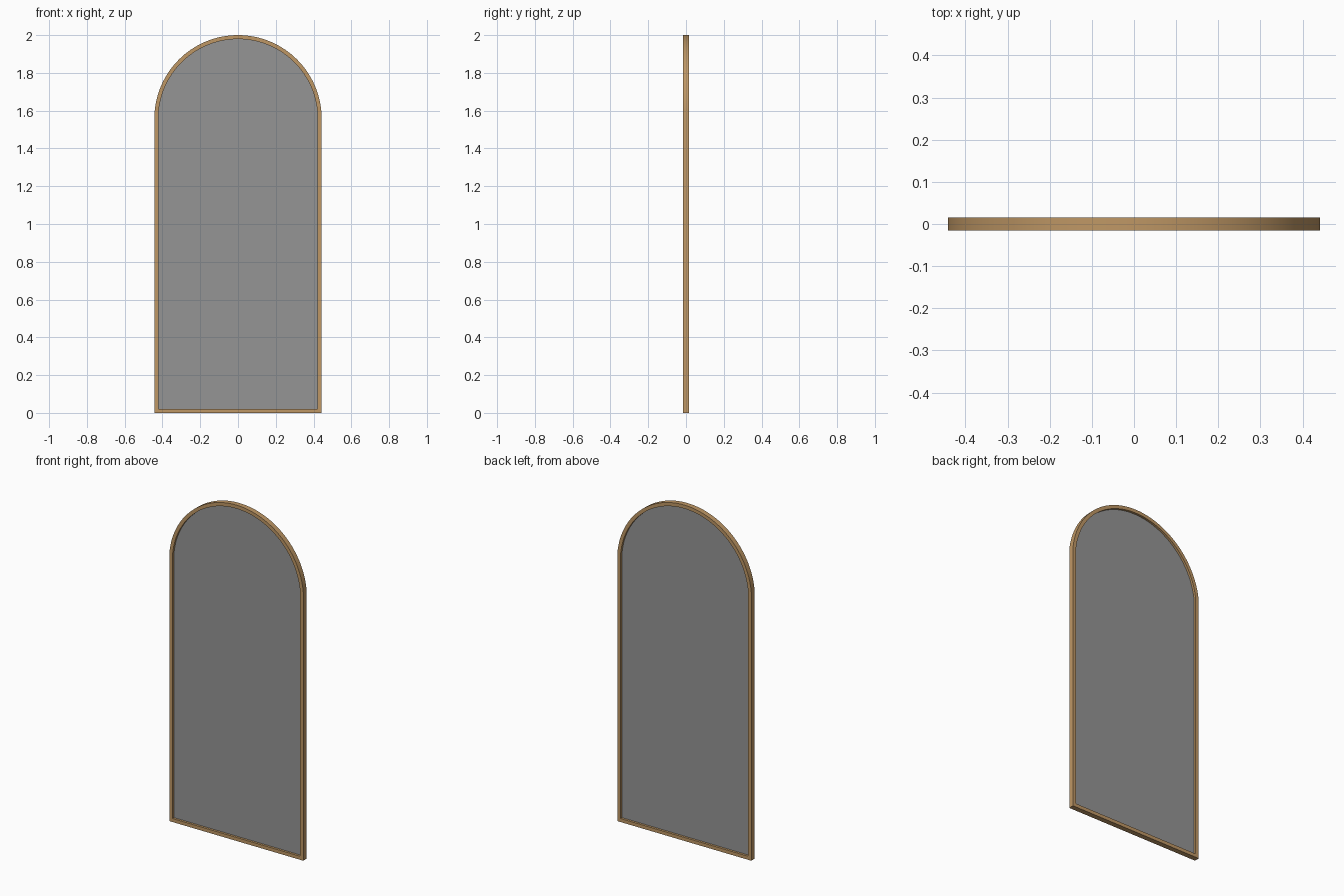
import bpy, bmesh, math

cube = bpy.data.objects.get("Cube")
if cube:
    bpy.data.objects.remove(cube, do_unlink=True)

HALF_WIDTH, RADIUS, ARC_Z = 0.441, 0.443, 1.557
DEPTH, RIM, STEPS = 0.0155, 0.021, 64


def material(name, colour, roughness):
    mat = bpy.data.materials.new(name)
    mat.use_nodes = True
    mat.diffuse_color = (*colour, 1)
    shader = mat.node_tree.nodes["Principled BSDF"]
    shader.inputs["Base Color"].default_value = (*colour, 1)
    shader.inputs["Roughness"].default_value = roughness
    return mat


def arch_loop(bm, inset, y):
    """Closed arched outline, moved inward by inset."""
    half, radius = HALF_WIDTH - inset, RADIUS - inset
    start = math.acos(half / radius)
    points = [(-half, inset), (half, inset)]
    for i in range(STEPS + 1):
        a = start + (math.pi - 2 * start) * i / STEPS
        points.append((radius * math.cos(a), ARC_Z + radius * math.sin(a)))
    return [bm.verts.new((x, y, z)) for x, z in points]


def bridge(bm, a, b):
    for i in range(len(a)):
        j = (i + 1) % len(a)
        bm.faces.new((a[i], a[j], b[j], b[i]))


def finish(bm, name, mat):
    bmesh.ops.recalc_face_normals(bm, faces=bm.faces)
    mesh = bpy.data.meshes.new(name)
    bm.to_mesh(mesh)
    bm.free()
    mesh.materials.append(mat)
    obj = bpy.data.objects.new(name, mesh)
    bpy.context.collection.objects.link(obj)
    bpy.ops.object.select_all(action="DESELECT")
    obj.select_set(True)
    bpy.context.view_layer.objects.active = obj
    bpy.ops.object.shade_smooth_by_angle(angle=math.radians(30))


# Arched frame: a rectangular section swept round the outline
bm = bmesh.new()
section = [(0, -DEPTH), (0, DEPTH), (RIM, DEPTH), (RIM, -DEPTH)]
loops = [arch_loop(bm, inset, y) for inset, y in section]
for k in range(4):
    bridge(bm, loops[k], loops[(k + 1) % 4])
finish(bm, "arched_frame", material("warm brass", (0.52, 0.31, 0.13), 0.4))

# Thin pane seated in the middle of the frame
bm = bmesh.new()
front, back = (arch_loop(bm, RIM * 0.8, y) for y in (-0.002, 0.002))
bridge(bm, front, back)
bm.faces.new(front)
bm.faces.new(back)
finish(bm, "mirror_pane", material("mirror grey", (0.3, 0.3, 0.3), 0.2))
